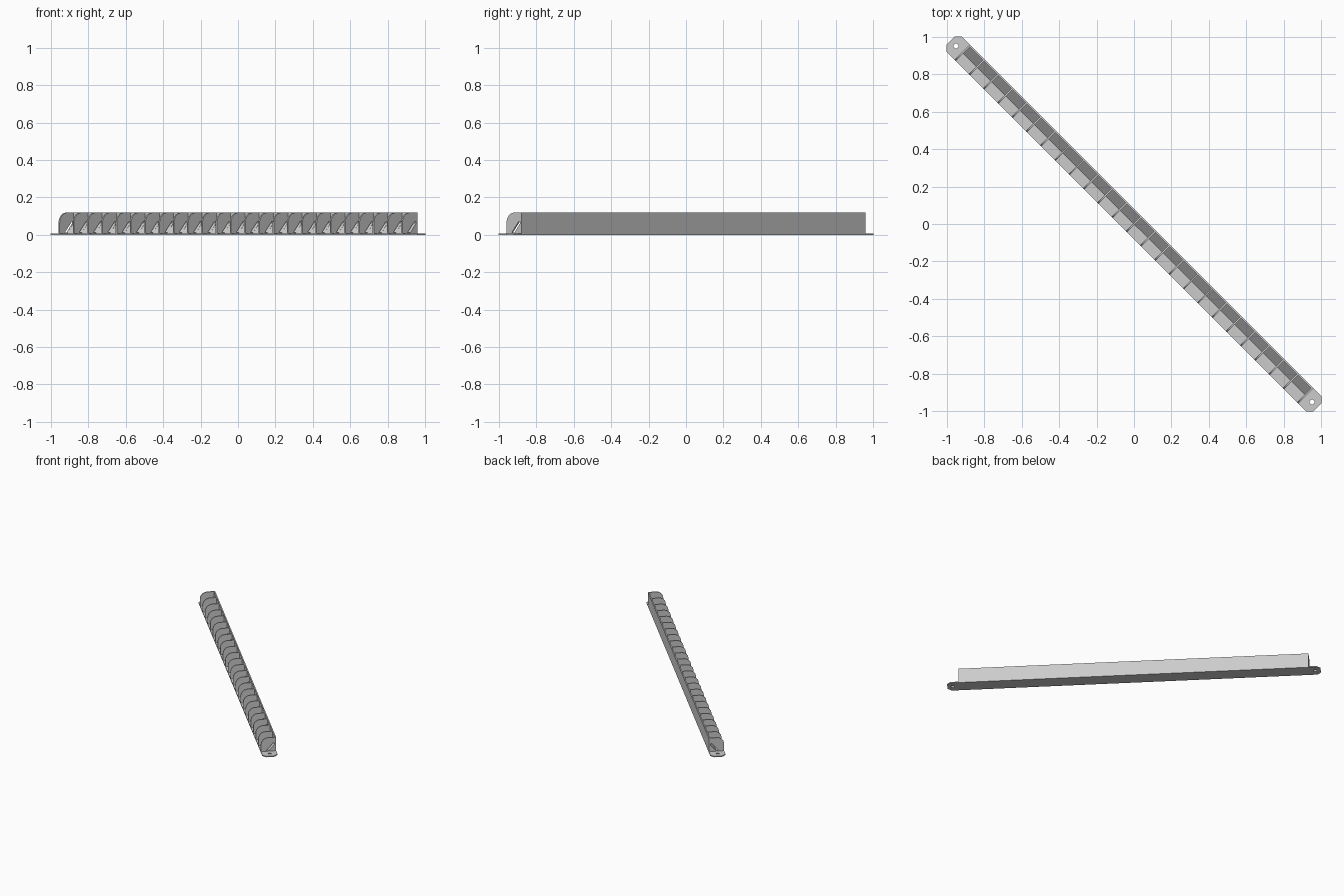
import bpy, bmesh
from math import sin, cos, pi, radians
from mathutils import Matrix, Vector

cube = bpy.data.objects.get("Cube")
if cube:
    bpy.data.objects.remove(cube, do_unlink=True)

grey = bpy.data.materials.new("light grey")
grey.use_nodes = True
colour = (0.6, 0.6, 0.6, 1)
grey.diffuse_color = colour
grey.node_tree.nodes["Principled BSDF"].inputs["Base Color"].default_value = colour

# The rail runs diagonally: along, across and up are its own axes
along = Vector((1, -1, 0)).normalized()
across = Vector((1, 1, 0)).normalized()
up = Vector((0, 0, 1))

HALF = 0.057      # half width
BODY = 1.30       # half length of the finned body
TIP = 1.386       # half length of the base plate
TOP = 0.118
BASE = 0.008
SKIN = 0.009
FINS = 25


def frame(x, y, z):
    return Matrix((x, y, z)).transposed().to_4x4()


SECTION = frame(across, up, along)
PLAN = frame(along, across, up)


def prism(name, outlines, depth, axes, offset):
    """Extrude closed outlines (inner ones are holes) along the third axis."""
    curve = bpy.data.curves.new(name + "_profile", 'CURVE')
    curve.dimensions = '2D'
    curve.fill_mode = 'BOTH'
    curve.extrude = depth / 2
    for outline in outlines:
        spline = curve.splines.new('POLY')
        spline.points.add(len(outline) - 1)
        for point, (a, b) in zip(spline.points, outline):
            point.co = (a, b, 0, 1)
        spline.use_cyclic_u = True
    source = bpy.data.objects.new(name + "_source", curve)
    bpy.context.collection.objects.link(source)
    graph = bpy.context.evaluated_depsgraph_get()
    mesh = bpy.data.meshes.new_from_object(source.evaluated_get(graph))
    bpy.data.objects.remove(source, do_unlink=True)
    bm = bmesh.new()
    bm.from_mesh(mesh)
    bmesh.ops.remove_doubles(bm, verts=bm.verts, dist=1e-5)
    bmesh.ops.recalc_face_normals(bm, faces=bm.faces)
    for face in bm.faces:
        face.smooth = False
    bm.to_mesh(mesh)
    bm.free()
    mesh.name = name
    mesh.materials.clear()
    mesh.materials.append(grey)
    return place(name, mesh, axes, offset)


def place(name, mesh, axes, offset):
    obj = bpy.data.objects.new(name, mesh)
    obj.matrix_world = Matrix.Translation(offset) @ axes
    bpy.context.collection.objects.link(obj)
    return obj


def circle(x, y, r, n=20):
    return [(x + r * cos(2 * pi * i / n), y + r * sin(2 * pi * i / n)) for i in range(n)]


# Base plate with clipped corners and a screw hole at each end
clip = 0.027
quarter = [(TIP, HALF - clip), (TIP - clip, HALF)]
half = quarter + [(-x, y) for x, y in reversed(quarter)]
plate = half + [(-x, -y) for x, y in half]
holes = [circle(side * 1.346, 0, 0.013) for side in (-1, 1)]
prism("base_plate", [plate] + holes, BASE, PLAN, up * BASE / 2)

# Solid back wall
inner = HALF - SKIN
wall = [(inner, 0), (HALF, 0), (HALF, TOP), (inner, TOP)]
prism("back_wall", [wall], 2 * BODY, SECTION, Vector())

# Sloping fillet between the base and the wall
ramp = [(0, BASE / 2), (inner + 0.002, BASE / 2), (inner + 0.002, 0.064), (0, BASE)]
prism("sloping_fillet", [ramp], 2 * BODY - 0.004, SECTION, Vector())

# Row of fins, each with a rounded outer shoulder and a slanted slot
r = 0.055
shoulder = [(-HALF + r - r * cos(radians(a)), TOP - r + r * sin(radians(a)))
            for a in range(0, 91, 9)]
fin = [(-HALF, BASE / 2)] + shoulder + [(inner + 0.002, TOP), (inner + 0.002, BASE / 2)]
slot = [(-0.018, 0.012), (0.004, 0.012), (0.046, 0.062), (0.046, 0.072), (0.036, 0.072)]
first = -BODY + SKIN / 2
step = -2 * first / (FINS - 1)
fin_mesh = prism("fin_1", [fin, slot], SKIN, SECTION, along * first).data
for i in range(1, FINS):
    place(f"fin_{i + 1}", fin_mesh, SECTION, along * (first + i * step))
